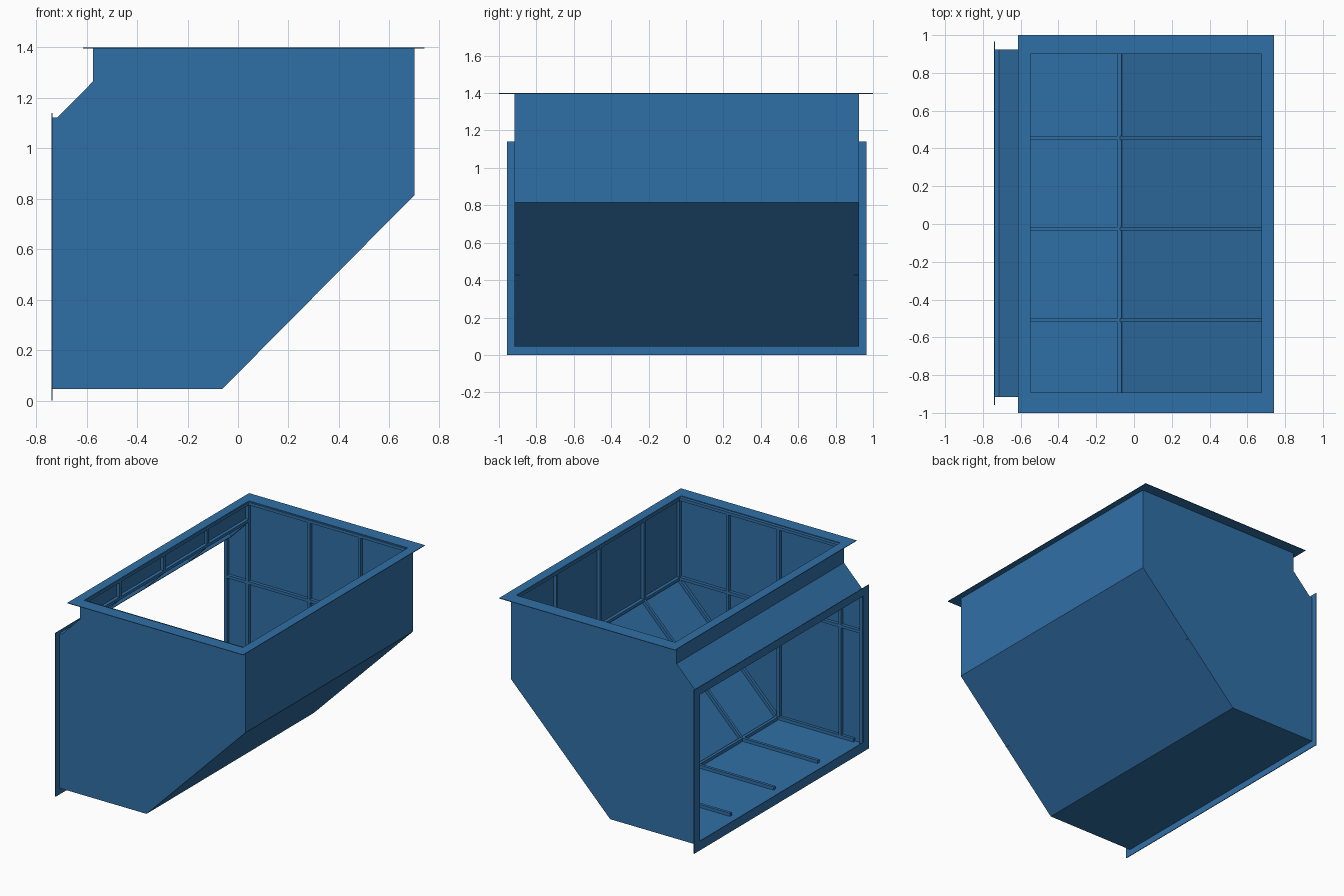
import bpy, bmesh
from mathutils import Vector

if "Cube" in bpy.data.objects:
    bpy.data.objects.remove(bpy.data.objects["Cube"])

blue = bpy.data.materials.new("blue_paint")
blue.diffuse_color = (0.03, 0.16, 0.38, 1)
blue.use_nodes = True
blue.node_tree.nodes["Principled BSDF"].inputs["Base Color"].default_value = blue.diffuse_color

# side outline (x, z), running from the front opening round to its upper lip
PROFILE = [(-0.738, 0.045), (-0.063, 0.045), (0.70, 0.815), (0.70, 1.398),
           (-0.575, 1.398), (-0.575, 1.265), (-0.715, 1.123), (-0.738, 1.123)]
Y0, Y1 = -0.917, 0.925
YMID = (Y0 + Y1) / 2
T = 0.004           # sheet thickness
BAR, DEEP = 0.02, 0.022   # stiffener width and depth


def finish(name, bm):
    bmesh.ops.recalc_face_normals(bm, faces=bm.faces)
    mesh = bpy.data.meshes.new(name)
    bm.to_mesh(mesh)
    bm.free()
    mesh.materials.append(blue)
    ob = bpy.data.objects.new(name, mesh)
    bpy.context.collection.objects.link(ob)
    return ob


def beam(bm, a, b, inward, width=BAR, depth=DEEP):
    """Bar from a to b lying on a sheet, growing by depth along inward."""
    a, b, n = Vector(a), Vector(b), Vector(inward).normalized()
    side = (b - a).cross(n).normalized() * width / 2
    rings = [[bm.verts.new(p + s * side + n * d) for s, d in
              ((-1, 0), (1, 0), (1, depth), (-1, depth))] for p in (a, b)]
    for i in range(4):
        j = (i + 1) % 4
        bm.faces.new((rings[0][i], rings[0][j], rings[1][j], rings[1][i]))
    bm.faces.new(rings[0][::-1])
    bm.faces.new(rings[1])


def flange(name, outer, inner, place, thick):
    """Flat rectangular ring; place maps (u, v, depth) to a 3D point."""
    bm = bmesh.new()
    def ring(r, d):
        u0, v0, u1, v1 = r
        return [bm.verts.new(place(u, v, d)) for u, v in
                ((u0, v0), (u1, v0), (u1, v1), (u0, v1))]
    loops = [ring(outer, 0), ring(outer, thick), ring(inner, thick), ring(inner, 0)]
    for k in range(4):
        p, q = loops[k], loops[(k + 1) % 4]
        for i in range(4):
            j = (i + 1) % 4
            bm.faces.new((p[i], p[j], q[j], q[i]))
    return finish(name, bm)


# sheet metal hopper, open at the top and at the front mouth
bm = bmesh.new()
near = [bm.verts.new((x, Y0, z)) for x, z in PROFILE]
far = [bm.verts.new((x, Y1, z)) for x, z in PROFILE]
bm.faces.new(near)
bm.faces.new(far[::-1])
for i in range(len(PROFILE) - 1):
    if i != 3:
        bm.faces.new((near[i], far[i], far[i + 1], near[i + 1]))
bmesh.ops.recalc_face_normals(bm, faces=bm.faces)
# the surface is open, so make sure the near wall faces outward
bm.faces.ensure_lookup_table()
if bm.faces[0].normal.y > 0:
    bmesh.ops.reverse_faces(bm, faces=bm.faces)
mesh = bpy.data.meshes.new("hopper_shell")
bm.to_mesh(mesh)
bm.free()
mesh.materials.append(blue)
shell = bpy.data.objects.new("hopper_shell", mesh)
bpy.context.collection.objects.link(shell)
solid = shell.modifiers.new("sheet", 'SOLIDIFY')
solid.thickness, solid.offset = T, -1

# flanges round both openings
flange("top_flange", (-0.615, -1, 0.74, 1), (-0.55, -0.91, 0.675, 0.905),
       lambda u, v, d: (u, v, 1.396 + d), 0.004)
flange("mouth_flange", (-0.957, 0, 0.965, 1.14), (-0.897, 0.065, 0.905, 1.085),
       lambda u, v, d: (-0.74 + d, u, v), 0.005)

# stiffeners running round the inside of the profile, with one at each side wall
ribs = bmesh.new()
for y in (Y0 + 0.014, -0.51, -0.025, 0.455, Y1 - 0.014):
    for i in (0, 1, 2, 4, 5):
        a, b = (Vector((x, y, z)) for x, z in PROFILE[i:i + 2])
        if i == 0:
            a.x = -0.665
        d = (b - a).normalized()
        n = Vector((-d.z, 0, d.x))
        beam(ribs, a + n * T, b + n * T, n)
finish("profile_ribs", ribs)

# cross bars along every bend and under the top flange
cross = bmesh.new()
for x, z, n in ((-0.077, 0.049, (0, 0, 1)), (0.696, 0.826, (-1, 0, 0)),
                (0.696, 1.383, (-1, 0, 0)), (-0.571, 1.383, (1, 0, 0)),
                (-0.571, 1.262, (1, 0, 0)), (-0.705, 1.127, (1, 0, -1))):
    beam(cross, (x, Y0 + T, z), (x, Y1 - T, z), n)
finish("cross_bars", cross)

# uprights and rails on both side walls
wall = bmesh.new()
for y, s in ((Y0 + T, 1), (Y1 - T, -1)):
    n = (0, s, 0)
    for x, low, high in ((-0.725, 0.05, 1.12), (-0.56, 0.05, 1.39),
                         (-0.085, 0.05, 1.39), (0.305, 0.425, 1.39)):
        beam(wall, (x, y, low), (x, y, high), n)
    beam(wall, (-0.73, y, 0.83), (0.69, y, 0.83), n)
    beam(wall, (-0.57, y, 1.383), (0.69, y, 1.383), n)
finish("side_wall_bars", wall)
